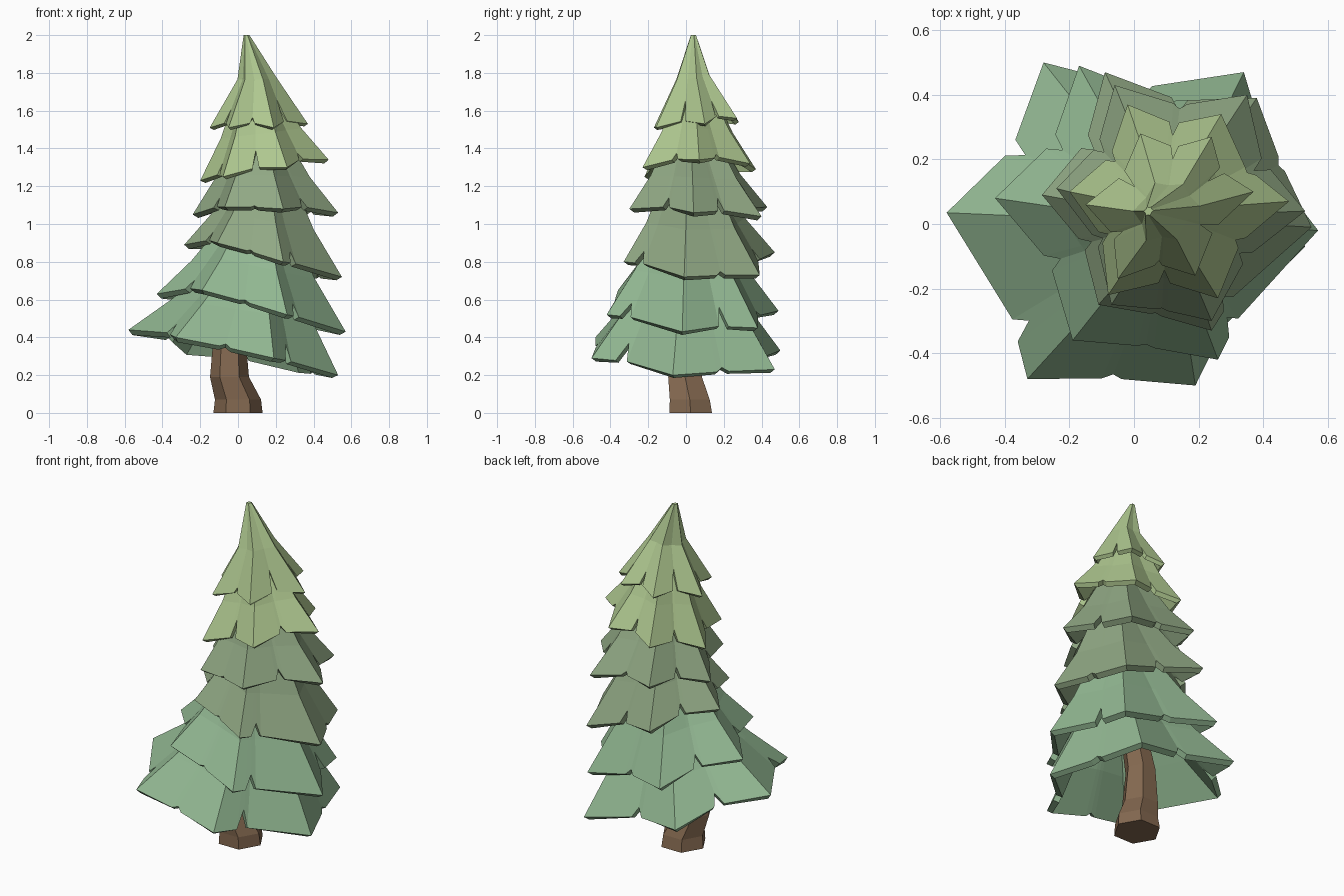
import bpy
from mathutils import Vector

if "Cube" in bpy.data.objects:
    bpy.data.objects.remove(bpy.data.objects["Cube"])


def material(name, rgb):
    m = bpy.data.materials.new(name)
    m.diffuse_color = (*rgb, 1)
    m.use_nodes = True
    m.node_tree.nodes["Principled BSDF"].inputs["Base Color"].default_value = m.diffuse_color
    return m


def make(name, verts, faces, mat):
    me = bpy.data.meshes.new(name)
    me.from_pydata([tuple(v) for v in verts], [], faces)
    me.materials.append(mat)
    ob = bpy.data.objects.new(name, me)
    bpy.context.collection.objects.link(ob)
    return ob


def bridge(rings, n):
    return [(r * n + i, r * n + (i + 1) % n, (r + 1) * n + (i + 1) % n, (r + 1) * n + i)
            for r in range(rings - 1) for i in range(n)]


def tier(name, corners, top, notches, mat, mid_f=0.40, thick=0.035, hollow=0.1,
         shift=(0, 0), cap=False):
    """Six-cornered branch skirt with a V notch (position, depth) in each side."""
    corners = [Vector(c) for c in corners]
    centre = sum(corners, Vector()) / 6
    tc, tf = Vector(top[:3]), top[3]
    low, mid, high = [], [], []

    def ring_point(p, s, f):
        c = centre.lerp(tc, s)
        d = (p - centre) * f
        return Vector((c.x + d.x, c.y + d.y, p.z + (tc.z - p.z) * s))

    for i, (t, depth) in enumerate(notches):
        a, b = corners[i], corners[(i + 1) % 6]
        w = 0.06
        for s, k in ((0, 0), (t - w, 0), (t, 1), (t + w, 0)):
            p = a.lerp(b, s)
            m = ring_point(p, 0.52, tf + (1 - tf) * mid_f)
            m += Vector((*shift, 0))
            # sides between the tips are drawn in and slightly raised
            sag = hollow * (1 - abs(2 * s - 1)) * (0.2 if depth < 0.1 else 1)
            p = p + Vector(((centre.x - p.x) * sag, (centre.y - p.y) * sag, sag * 0.15))
            m += Vector(((centre.x - m.x) * sag * .5, (centre.y - m.y) * sag * .5, 0))
            low.append(p.lerp(m, depth * k))
            mid.append(m)
            high.append(ring_point(p, 1, tf))
    n = len(low)
    faces = bridge(3, n)
    if cap:
        faces.append(tuple(range(2 * n, 3 * n)))
    ob = make(name, low + mid + high, faces, mat)
    mod = ob.modifiers.new("thickness", 'SOLIDIFY')
    mod.thickness = thick
    mod.offset = -1
    return ob


green = material("lower_green", (0.29, 0.48, 0.29))
sage = material("middle_green", (0.28, 0.39, 0.23))
lime = material("upper_green", (0.43, 0.58, 0.28))
bark = material("bark", (0.23, 0.14, 0.08))

# Crooked six-sided trunk
unit = [Vector((1, 0, 0)), Vector((.5, .866, 0)), Vector((-.5, .866, 0)),
        Vector((-1, 0, 0)), Vector((-.5, -.866, 0)), Vector((.5, -.866, 0))]
verts = []
for x, y, z, r in ((0, .025, 0, .13), (.0, .02, .07, .122), (-.045, -.005, .19, .103),
                   (-.045, .0, .4, .085), (.02, .01, .65, .07)):
    verts += [u * r + Vector((x, y, z)) for u in unit]
make("trunk", verts, bridge(5, 6) + [(5, 4, 3, 2, 1, 0), (24, 25, 26, 27, 28, 29)], bark)

# Branch skirts, corners from the left tip counter-clockwise
tier("branches_1",
     [(-.58, .035, .44), (-.33, -.48, .40), (.19, -.5, .29),
      (.53, -.07, .20), (.34, .47, .23), (-.28, .5, .33)],
     (.06, .0, .74, .42),
     [(.75, .3), (.5, .08), (.3, .4), (.5, .08), (.5, .2), (.5, .3)],
     green, mid_f=.45, hollow=.13)
tier("branches_2",
     [(-.43, .08, .63), (-.19, -.36, .65), (.26, -.42, .52),
      (.57, -.02, .43), (.38, .38, .45), (-.17, .49, .54)],
     (.09, .01, .97, .40),
     [(.5, .3), (.5, .05), (.2, .3), (.6, .4), (.5, .1), (.5, .3)],
     green, mid_f=.42, hollow=.13)
tier("branches_3",
     [(-.285, .09, .89), (-.11, -.25, .90), (.24, -.33, .80),
      (.55, -.01, .72), (.38, .39, .73), (-.09, .47, .85)],
     (.12, .03, 1.2, .42),
     [(.5, .3), (.5, .05), (.2, .3), (.5, .08), (.5, .3), (.5, .3)],
     sage, hollow=.13)
tier("branches_4",
     [(-.24, .11, 1.05), (-.07, -.25, 1.09), (.24, -.30, 1.08),
      (.53, .04, 1.06), (.35, .40, 1.04), (-.06, .43, 1.09)],
     (.11, .04, 1.42, .42),
     [(.5, .3), (.5, .05), (.5, .3), (.45, .4), (.5, .1), (.5, .3)],
     sage, hollow=.14)
tier("branches_5",
     [(-.2, .1, 1.23), (-.08, -.22, 1.25), (.26, -.23, 1.30),
      (.48, .07, 1.34), (.27, .34, 1.32), (-.02, .37, 1.29)],
     (.10, .05, 1.66, .38),
     [(.5, .3), (.5, .5), (.5, .2), (.4, .12), (.5, .4), (.5, .3)],
     lime, thick=.03, hollow=.16)
tier("treetop",
     [(-.15, .06, 1.51), (-.05, -.17, 1.51), (.19, -.16, 1.51),
      (.37, .1, 1.53), (.24, .27, 1.56), (.02, .28, 1.54)],
     (.045, .04, 2.0, .06),
     [(.5, .3), (.5, .12), (.5, .5), (.5, .4), (.5, .3), (.5, .5)], lime,
     mid_f=.36, thick=.025, hollow=.18, shift=(.025, -.01), cap=True)
